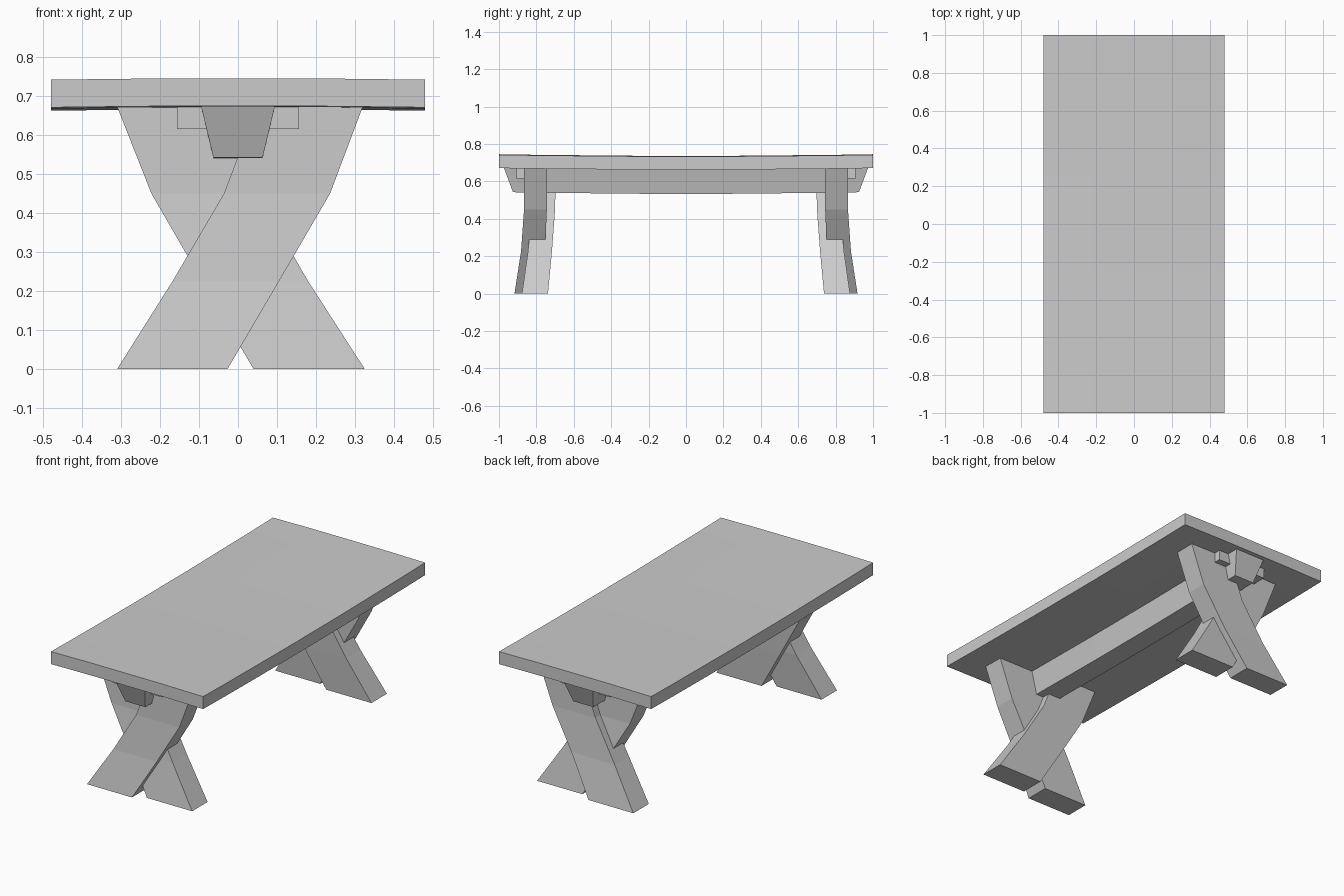
import bpy
import bmesh

cube = bpy.data.objects.get("Cube")
if cube:
    bpy.data.objects.remove(cube, do_unlink=True)

# Single plain grey finish
grey = bpy.data.materials.new("plain_grey")
grey.use_nodes = True
grey.diffuse_color = (0.6, 0.6, 0.6, 1)
grey.node_tree.nodes["Principled BSDF"].inputs["Base Color"].default_value = (0.6, 0.6, 0.6, 1)


def loft(name, rings):
    """Skin a row of equal-sized rings into a closed, flat-shaded solid."""
    bm = bmesh.new()
    loops = [[bm.verts.new(p) for p in ring] for ring in rings]
    n = len(loops[0])
    for a, b in zip(loops, loops[1:]):
        for i in range(n):
            j = (i + 1) % n
            bm.faces.new((a[i], a[j], b[j], b[i]))
    bm.faces.new(loops[0])
    bm.faces.new(loops[-1])
    bmesh.ops.recalc_face_normals(bm, faces=bm.faces)
    mesh = bpy.data.meshes.new(name)
    bm.to_mesh(mesh)
    bm.free()
    mesh.materials.append(grey)
    obj = bpy.data.objects.new(name, mesh)
    bpy.context.collection.objects.link(obj)
    return obj


def sag(y):
    return -0.009 * (1 - y * y)


# Tabletop: a thick plank, gently sagging along its length and crowned across
HALF_W = 0.48
xs = [-HALF_W, -0.22, 0.22, HALF_W]
rings = []
for y in (-1, -0.8, -0.25, 0.25, 0.8, 1):
    def height(x, base):
        return base + sag(y) - (0.003 if abs(x) == HALF_W else 0)
    rings.append([(x, y, height(x, 0.745)) for x in xs]
                 + [(x, y, height(x, 0.674)) for x in reversed(xs)])
loft("tabletop", rings)

# Centre beam: tapered section with slanted ends
rings = []
for t in (-1, -0.8, -0.25, 0.25, 0.8, 1):
    top, low = 0.676 + sag(t), 0.542 + sag(t)
    rings.append([(-0.095, t * 0.975, top), (0.095, t * 0.975, top),
                  (0.063, t * 0.925, low), (-0.063, t * 0.925, low)])
loft("centre_beam", rings)

# Crossed legs. Each station: height, left x, right x, outer y, inner y
outer_leg = [(0, -0.31, -0.027, 0.917, 0.778),
             (0.225, -0.168, 0.105, 0.882, 0.754),
             (0.45, -0.036, 0.236, 0.866, 0.744),
             (0.678, 0.05, 0.322, 0.866, 0.744)]
inner_leg = [(0, 0.04, 0.325, 0.877, 0.738),
             (0.225, -0.092, 0.18, 0.845, 0.717),
             (0.45, -0.222, 0.05, 0.822, 0.7),
             (0.678, -0.312, -0.04, 0.82, 0.696)]

for side, s in (("front", -1), ("back", 1)):
    for kind, stations in (("outer", outer_leg), ("inner", inner_leg)):
        loft(f"{side}_{kind}_leg",
             [[(l, s * yo, z), (r, s * yo, z), (r, s * yi, z), (l, s * yi, z)]
              for z, l, r, yo, yi in stations])
    # Cross peg running through the beam just outside the legs
    loft(f"{side}_cross_peg",
         [[(x, s * 0.905, 0.615), (x, s * 0.905, 0.676),
           (x, s * 0.81, 0.676), (x, s * 0.81, 0.615)] for x in (-0.157, 0.157)])
